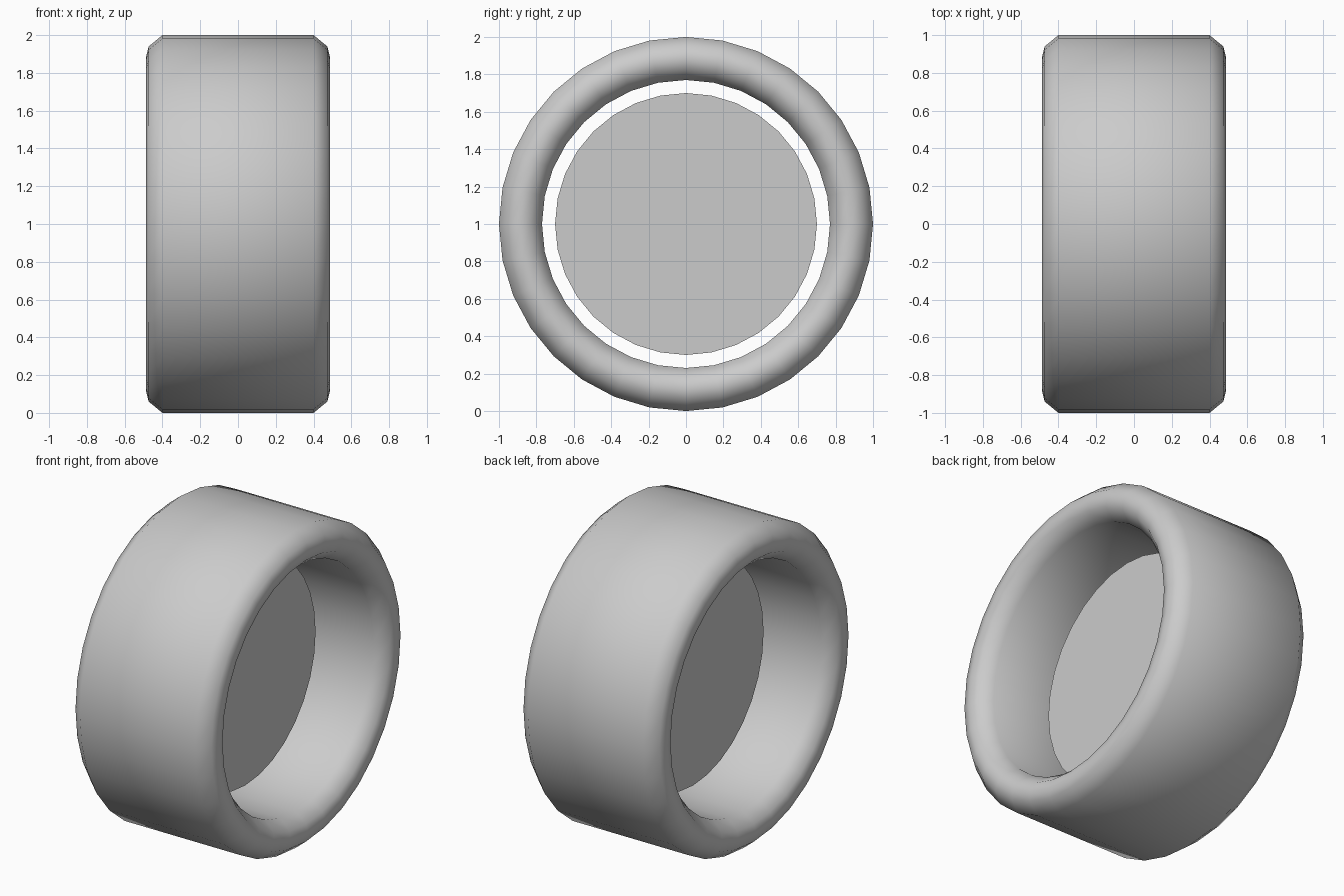
import bpy, bmesh
from math import cos, sin, tau, radians

if "Cube" in bpy.data.objects:
    bpy.data.objects.remove(bpy.data.objects["Cube"])

SIDES = 32
CENTRE_Z = 1.0


def revolve_x(name, profile, closed):
    """Spin an (x, radius) profile around the x axis; open profiles get end caps."""
    bm = bmesh.new()
    rings = [[bm.verts.new((x, r * sin(tau * i / SIDES), r * cos(tau * i / SIDES)))
              for i in range(SIDES)] for x, r in profile]
    pairs = list(zip(rings, rings[1:]))
    if closed:
        pairs.append((rings[-1], rings[0]))
    for a, b in pairs:
        for i in range(SIDES):
            j = (i + 1) % SIDES
            bm.faces.new((a[i], a[j], b[j], b[i]))
    if not closed:
        bm.faces.new(rings[0])
        bm.faces.new(rings[-1])
    bmesh.ops.recalc_face_normals(bm, faces=bm.faces)
    mesh = bpy.data.meshes.new(name)
    bm.to_mesh(mesh)
    bm.free()
    obj = bpy.data.objects.new(name, mesh)
    obj.location.z = CENTRE_Z
    bpy.context.collection.objects.link(obj)
    return obj


# Tyre: thick ring with rounded sidewalls
half = [(0.40, 1.0), (0.473, 0.94), (0.487, 0.885), (0.473, 0.83), (0.40, 0.77)]
tyre = revolve_x("tyre", half + [(-x, r) for x, r in reversed(half)], True)
tyre.data.polygons.foreach_set("use_smooth", [True] * len(tyre.data.polygons))

# Hub disc: thin plate in the middle, with a gap all round
hub = revolve_x("hub_disc", [(-0.05, 0.70), (0.05, 0.70)], False)
bpy.ops.object.select_all(action='DESELECT')
hub.select_set(True)
bpy.context.view_layer.objects.active = hub
bpy.ops.object.shade_smooth_by_angle(angle=radians(30))
